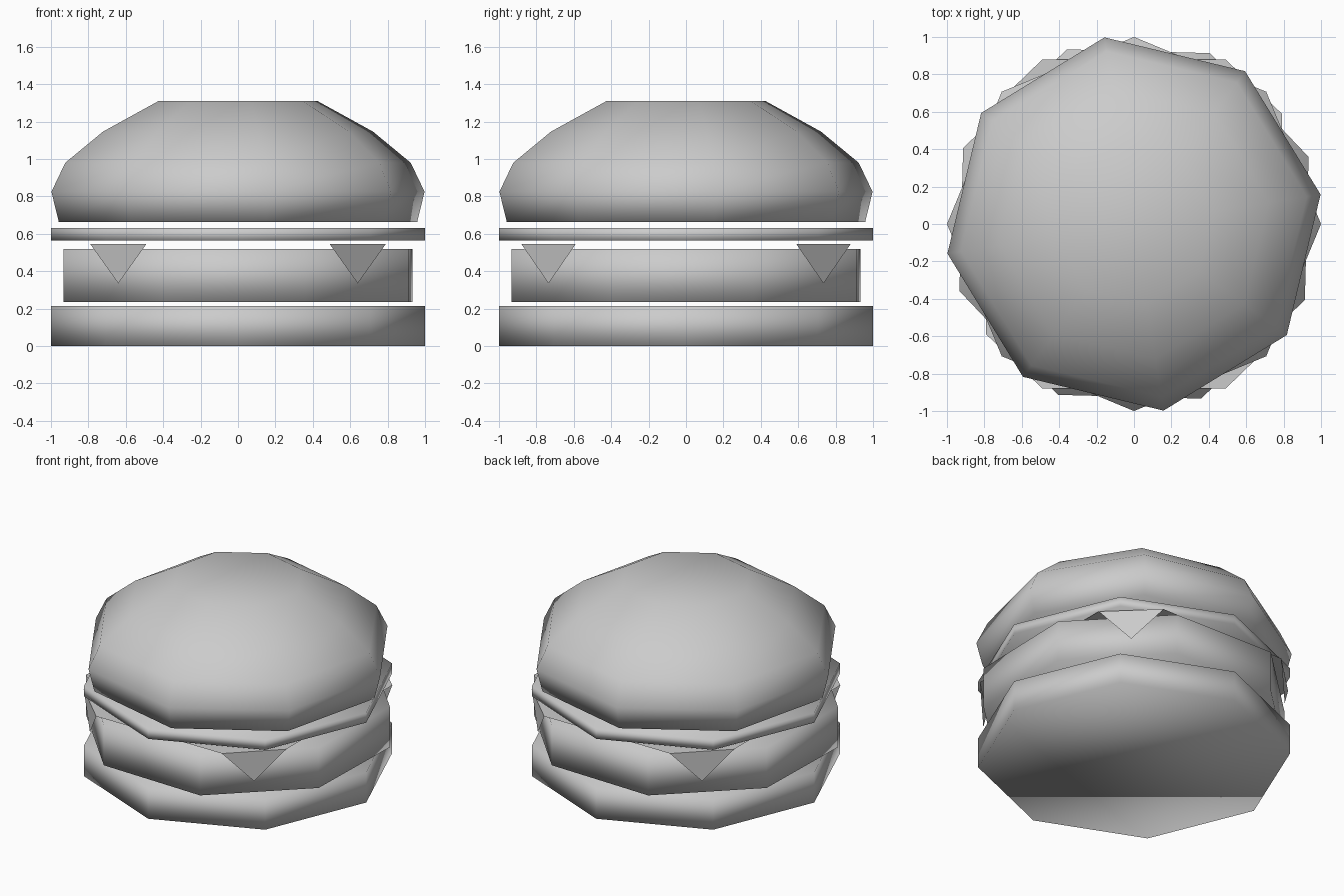
import bpy
from math import sin, cos, pi, radians

if "Cube" in bpy.data.objects:
    bpy.data.objects.remove(bpy.data.objects["Cube"])

SIDES = 8


def make_object(name, verts, faces):
    mesh = bpy.data.meshes.new(name)
    mesh.from_pydata(verts, [], faces)
    mesh.update()
    obj = bpy.data.objects.new(name, mesh)
    bpy.context.collection.objects.link(obj)
    return obj


def layer(name, profile, turn=0.0):
    """Closed eight-sided solid from a (radius, z) profile, bottom to top."""
    verts = [(r * cos(radians(turn) + 2 * pi * i / SIDES),
              r * sin(radians(turn) + 2 * pi * i / SIDES), z)
             for r, z in profile for i in range(SIDES)]
    faces = [tuple(reversed(range(SIDES)))]
    for k in range(len(profile) - 1):
        a, b = k * SIDES, (k + 1) * SIDES
        for i in range(SIDES):
            j = (i + 1) % SIDES
            faces.append((a + i, a + j, b + j, b + i))
    faces.append(tuple(range(len(verts) - SIDES, len(verts))))
    obj = make_object(name, verts, faces)
    obj.data.polygons.foreach_set("use_smooth", [True] * len(faces))
    return obj


# Buns, patty and the thin slice under the top bun
layer("bottom_bun", [(1.0, 0.0), (1.0, 0.213)])
layer("patty", [(1.0, 0.235), (1.0, 0.52)], turn=21)
layer("tomato_slice", [(1.0, 0.563), (1.0, 0.632)])
layer("top_bun", [(0.97, 0.663), (1.01, 0.825), (0.935, 0.98),
                  (0.73, 1.147), (0.43, 1.31)], turn=9)

# Cheese sheet with its four corners folded straight down
TOP, TIP = 0.545, 0.335
outline, tips = [], []
for sx, sy in ((1, 1), (-1, 1), (-1, -1), (1, -1)):
    pair = [(sx * 0.79, sy * 0.59, TOP), (sx * 0.49, sy * 0.88, TOP)]
    outline += pair if sx * sy > 0 else pair[::-1]
    tips.append((sx * 0.64, sy * 0.735, TIP))
folds = [(2 * i + 1, 2 * i, 8 + i) for i in range(4)]
make_object("cheese", outline + tips, [tuple(range(8))] + folds)
